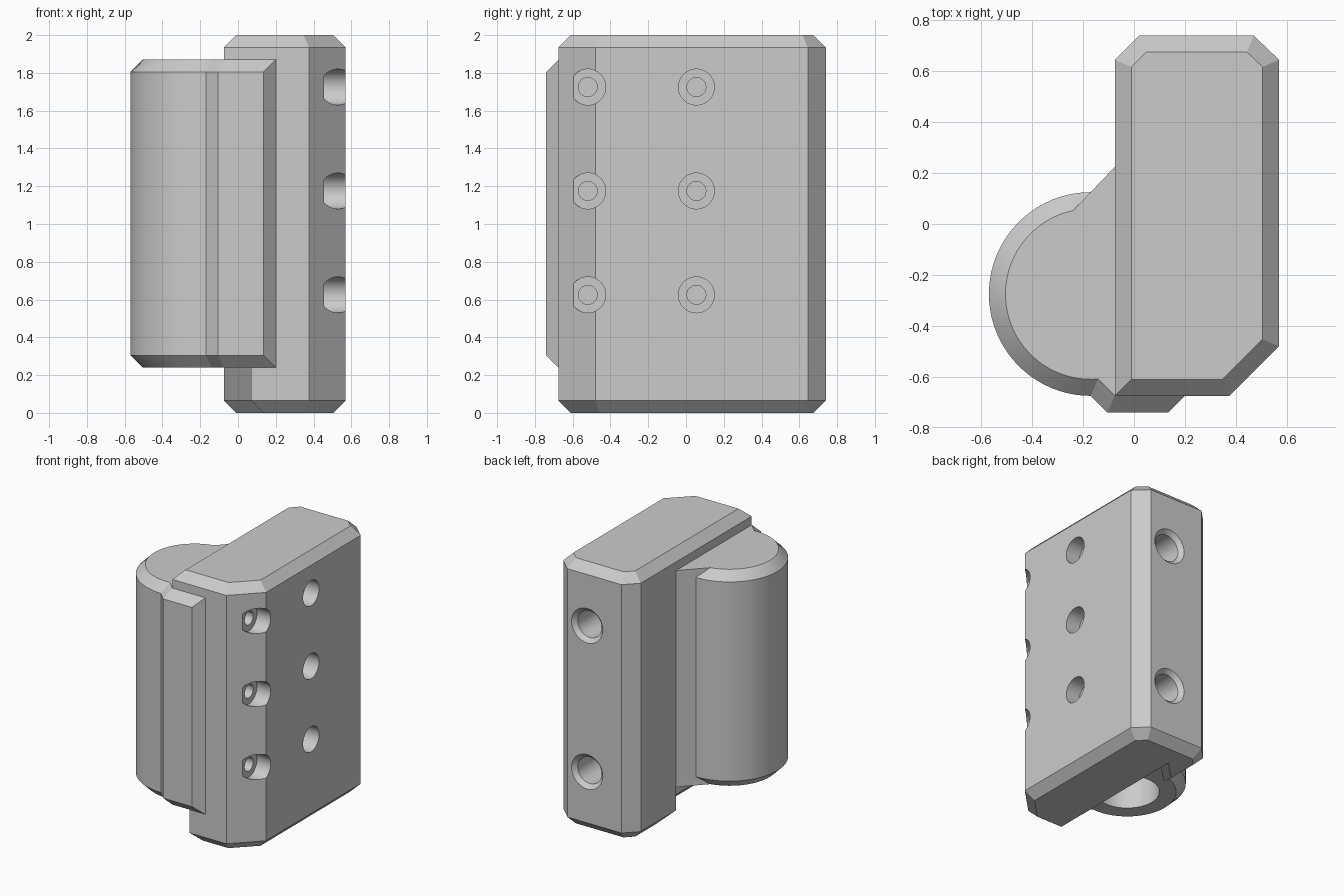
import bpy, bmesh
from math import cos, sin, radians
from mathutils import Vector

cube = bpy.data.objects.get("Cube")
if cube:
    bpy.data.objects.remove(cube, do_unlink=True)

BEVEL = 0.065
grey = bpy.data.materials.new("plain_grey")
grey.use_nodes = True
grey.diffuse_color = (0.6, 0.6, 0.6, 1)
grey.node_tree.nodes["Principled BSDF"].inputs["Base Color"].default_value = (0.6, 0.6, 0.6, 1)


def loft(bm, rings):
    """Closed solid through rings that share a point count."""
    loops = [[bm.verts.new(p) for p in ring] for ring in rings]
    n = len(loops[0])
    for a, b in zip(loops, loops[1:]):
        for i in range(n):
            j = (i + 1) % n
            bm.faces.new((a[i], a[j], b[j], b[i]))
    bm.faces.new(loops[0][::-1])
    bm.faces.new(loops[-1])


def finish(name, bm):
    bmesh.ops.remove_doubles(bm, verts=bm.verts, dist=1e-5)
    bmesh.ops.recalc_face_normals(bm, faces=bm.faces)
    mesh = bpy.data.meshes.new(name)
    bm.to_mesh(mesh)
    bm.free()
    mesh.materials.append(grey)
    obj = bpy.data.objects.new(name, mesh)
    bpy.context.collection.objects.link(obj)
    return obj


def prism(name, layers):
    bm = bmesh.new()
    loft(bm, [[(x, y, z) for x, y in outline] for outline, z in layers])
    return finish(name, bm)


def inset(poly, d):
    """Mitred inset of a counter-clockwise outline."""
    result = []
    for i, p in enumerate(poly):
        p, before, after = Vector(p), Vector(poly[i - 1]), Vector(poly[(i + 1) % len(poly)])
        e, f = (p - before).normalized(), (after - p).normalized()
        m, n = Vector((-e.y, e.x)), Vector((-f.y, f.x))
        q = p + (m + n) * d / (1 + m.dot(n))
        result.append((q.x, q.y))
    return result


def drill(bm, centre, axis, steps, sides=48):
    """Round cutter; steps are (radius, distance along axis)."""
    c, axis = Vector(centre), Vector(axis)
    u = axis.orthogonal().normalized()
    v = axis.cross(u)
    angles = [radians(360 * i / sides) for i in range(sides)]
    loft(bm, [[c + axis * t + (u * cos(a) + v * sin(a)) * r for a in angles]
              for r, t in steps])


# Mounting block, with a relieved foot under the knuckle
shared = [(0.375, -0.675), (0.57, -0.48), (0.57, 0.645),
          (0.47, 0.74), (0.02, 0.74), (-0.075, 0.645)]
full = [(-0.075, -0.675)] + shared
relieved = [(0.07, -0.675)] + shared + [(-0.075, 0.225), (0.07, 0.37)]
FOOT = 0.24
block = prism("mounting_block", [(full, FOOT), (full, 2 - BEVEL), (inset(full, BEVEL), 2)])
foot = prism("block_foot", [(inset(relieved, BEVEL), 0), (relieved, BEVEL), (relieved, FOOT)])

# Round knuckle with front tongue and slanted web into the block
AXIS_X, AXIS_Y, RADIUS, SEGMENTS = -0.17, -0.275, 0.4, 40


def arc(start, end, r):
    angles = [radians(start + (end - start) * i / SEGMENTS) for i in range(SEGMENTS + 1)]
    return [(AXIS_X + r * cos(a), AXIS_Y + r * sin(a)) for a in angles]


buried = [(0.2, -0.675), (0.2, -0.6), (0, -0.6), (0, 0.3), (-0.075, 0.225)]
outer = arc(90, 270, RADIUS) + [(-0.105, -0.74), (0.135, -0.74)] + buried
inner = arc(102, 275, RADIUS - BEVEL) + [(-0.075, -0.675), (0.2, -0.675)] + buried
TOP = 1.87
knuckle = prism("hinge_knuckle", [(inner, FOOT), (outer, FOOT + BEVEL),
                                  (outer, TOP - BEVEL), (inner, TOP)])

# Cutters: counterbored side holes, chamfered back holes, pin bore
bm = bmesh.new()
for y in (-0.52, 0.055):
    for z in (0.625, 1.175, 1.725):
        drill(bm, (0.455, y, z), (1, 0, 0), [(0.05, -0.33), (0.05, 0), (0.095, 0), (0.095, 0.3)])
for z in (0.45, 1.55):
    drill(bm, (0.305, 0.74, z), (0, 1, 0), [(0.1, -0.45), (0.1, -0.03), (0.13, 0), (0.13, 0.1)])
drill(bm, (AXIS_X, AXIS_Y, 0), (0, 0, 1), [(0.22, 0.1), (0.22, 1.3)])
cutter = finish("hole_cutters", bm)
cutter.hide_render = True

for obj in (block, knuckle):
    mod = obj.modifiers.new("holes", "BOOLEAN")
    mod.operation = "DIFFERENCE"
    mod.solver = "EXACT"
    mod.object = cutter
    bpy.context.view_layer.objects.active = obj
    bpy.ops.object.modifier_apply(modifier=mod.name)
bpy.data.objects.remove(cutter, do_unlink=True)

# Smooth the round walls, keep the bevels crisp
bpy.ops.object.select_all(action="DESELECT")
for obj in (block, foot, knuckle):
    obj.select_set(True)
bpy.context.view_layer.objects.active = block
bpy.ops.object.shade_smooth_by_angle(angle=radians(20))
